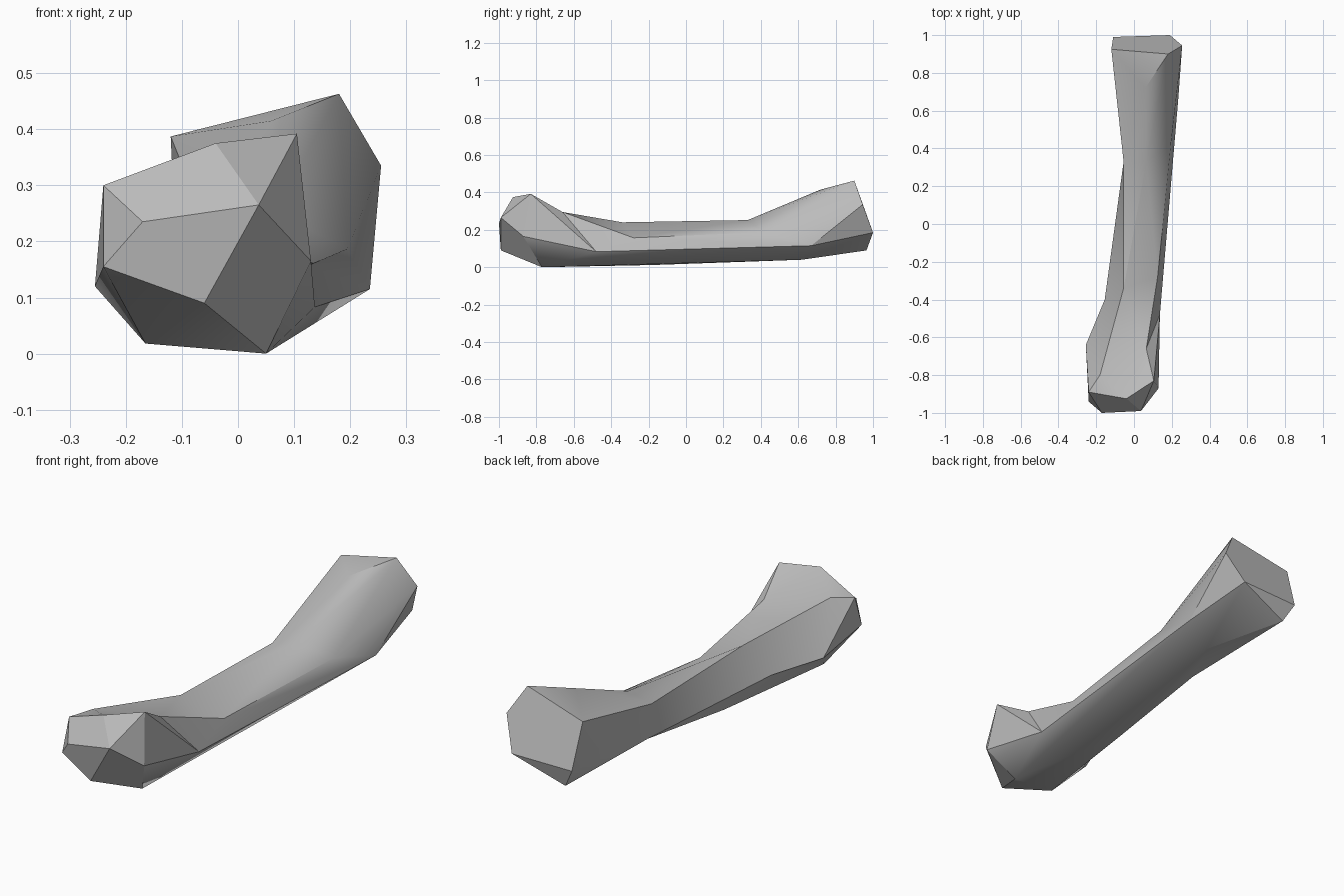
import bpy
import bmesh

cube = bpy.data.objects.get("Cube")
if cube:
    bpy.data.objects.remove(cube, do_unlink=True)

bone_grey = bpy.data.materials.new("bone_grey")
bone_grey.use_nodes = True
colour = (0.5, 0.5, 0.5, 1)
bone_grey.diffuse_color = colour
bone_grey.node_tree.nodes["Principled BSDF"].inputs["Base Color"].default_value = colour

bm = bmesh.new()


def corners(*points):
    return [bm.verts.new(p) for p in points]


def fan(centre, *rim):
    """Triangles from one corner to each pair of neighbours along the rim."""
    for a, b in zip(rim, rim[1:]):
        bm.faces.new((centre, a, b))


# Rings run: top left, top right, side, lower side, bottom, left
back_ring = corners((-.12, .925, .387), (.18, .9, .463), (.255, .945, .335),
                    (.19, 1, .185), (-.06, .965, .09), (-.11, .99, .18))
waist_ring = corners((-.055, .33, .225), (.065, .33, .252), (.195, .42, .187),
                     (.235, .67, .115), (.095, .62, .04), (-.05, .35, .07))
top_left, top_right, side, low_side, bottom, left = back_ring
mid_top_left, mid_top, mid_side, mid_low, mid_bottom, mid_left = waist_ring

# Flared back half, with a slight hump on its top face
for i in range(1, 6):
    j = (i + 1) % 6
    fan(back_ring[i], back_ring[j], waist_ring[j], waist_ring[i])
hump, = corners((.06, .72, .415))
fan(hump, top_left, top_right, mid_top, mid_top_left, top_left)

# Flat back end with a small lower chamfer
bm.faces.new((top_left, top_right, side, low_side, left))
bm.faces.new((low_side, bottom, left))

# Corners of the neck, then of the knob's top, face and underside
ridge, flank, hip, belly, waist = corners(
    (-.055, -.34, .24), (.125, -.28, .157), (.137, -.48, .083),
    (-.075, -.17, .012), (-.155, -.4, .105))
crest, notch, brow_left, brow, peak = corners(
    (-.18, -.8, .318), (.065, -.66, .295), (-.24, -.89, .3),
    (-.04, -.925, .375), (.105, -.83, .392))
cheek, nose, nose_left, jaw_left, chin = corners(
    (.13, -.87, .165), (.037, -.99, .265), (-.17, -1, .235),
    (-.24, -.94, .155), (-.06, -.99, .09))
heel, heel_left, bulge = corners(
    (.05, -.77, 0), (-.165, -.77, .018), (-.255, -.64, .12))

# Shaft
bm.faces.new((ridge, mid_top_left, mid_top))
fan(flank, ridge, mid_top, mid_side)
bm.faces.new((flank, mid_side, mid_low, hip))
fan(heel, hip, mid_low, mid_bottom, belly, heel_left)
fan(belly, mid_bottom, mid_left, waist, heel_left)
bm.faces.new((mid_top_left, ridge, waist, mid_left))

# Facets joining the knob to the shaft
fan(notch, crest, ridge, flank, hip, peak)
fan(hip, peak, cheek, heel)
fan(heel_left, waist, bulge, jaw_left, chin, heel)
fan(bulge, waist, ridge, crest, brow_left, jaw_left)

# Facets of the knob's top and face
fan(brow, nose, peak, notch, crest, brow_left)
fan(nose, peak, cheek)
fan(brow_left, nose_left, jaw_left)
bm.faces.new((brow_left, brow, nose, nose_left))
bm.faces.new((nose_left, nose, chin, jaw_left))
bm.faces.new((chin, nose, cheek, heel))

bmesh.ops.recalc_face_normals(bm, faces=bm.faces)
mesh = bpy.data.meshes.new("bone")
bm.to_mesh(mesh)
bm.free()
mesh.materials.append(bone_grey)

bone = bpy.data.objects.new("bone", mesh)
bpy.context.collection.objects.link(bone)
bpy.ops.object.select_all(action="DESELECT")
bone.select_set(True)
bpy.context.view_layer.objects.active = bone
bpy.ops.object.shade_smooth_by_angle()
